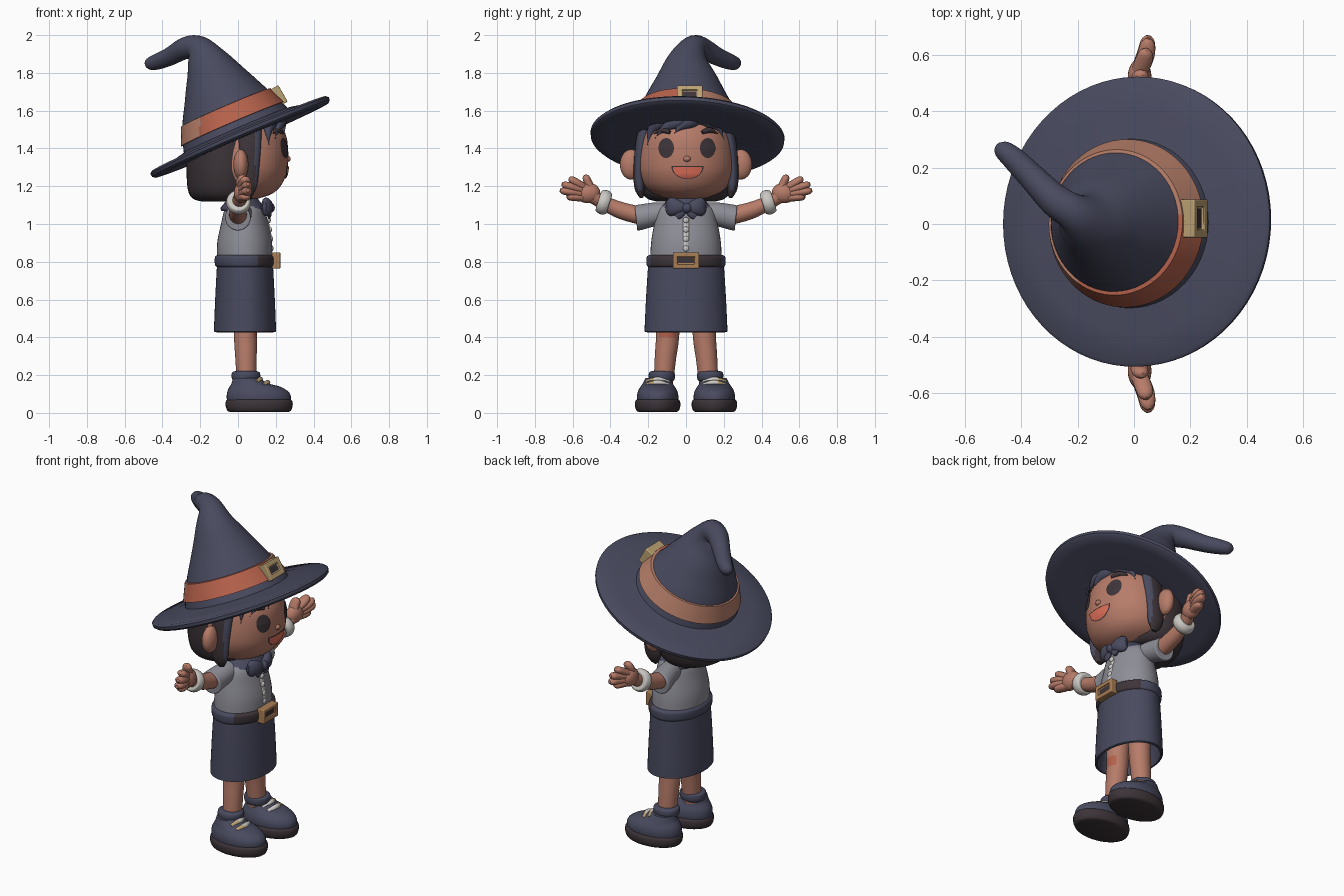
import bpy, bmesh, math
from mathutils import Vector, Matrix

old = bpy.data.objects.get("Cube")
if old:
    bpy.data.objects.remove(old)

def material(name, *rgb):
    m = bpy.data.materials.new(name)
    m.use_nodes = True
    m.diffuse_color = (*rgb, 1)
    m.node_tree.nodes["Principled BSDF"].inputs["Base Color"].default_value = (*rgb, 1)
    return m

NAVY = material("navy cloth", .066, .068, .113)
SKIN = material("warm skin", .47, .2, .14)
ORANGE = material("orange ribbon", .46, .12, .07)
FADED = material("faded ribbon", .47, .21, .14)
GREY = material("grey shirt", .27, .27, .31)
WHITE = material("soft white", .6, .58, .55)
GOLD = material("pale gold", .5, .36, .17)
BRONZE = material("bronze", .4, .21, .09)
DARK = material("dark brown", .046, .034, .04)
CORAL = material("coral", .75, .16, .1)
X, Z = Vector((1, 0, 0)), Vector((0, 0, 1))
parts = []

def finish(name, bm, mats, rule=None):
    """Turn a bmesh into an object; rule picks the material slot of each face."""
    bmesh.ops.recalc_face_normals(bm, faces=bm.faces)
    if rule:
        for f in bm.faces:
            f.material_index = rule(f.calc_center_median())
    me = bpy.data.meshes.new(name)
    bm.to_mesh(me)
    bm.free()
    for m in mats:
        me.materials.append(m)
    ob = bpy.data.objects.new(name, me)
    bpy.context.scene.collection.objects.link(ob)
    parts.append(ob)
    return ob

def sweep(name, path, *mats, axis=None, steps=4, sides=40, rule=None):
    """Loft ellipses (x, y, z, radius_u, radius_v) along a smooth path."""
    pts = [Vector(p if len(p) == 5 else (*p, p[3])) for p in path]
    fine = []
    for i in range(len(pts) - 1):
        a, b, c, d = (pts[min(max(i + k, 0), len(pts) - 1)] for k in (-1, 0, 1, 2))
        for s in range(steps):
            t = s / steps
            fine.append(b + (c - a) * (t / 2) + (a * 2 - b * 5 + c * 4 - d) * (t * t / 2)
                        + (b * 3 - a - c * 3 + d) * (t ** 3 / 2))
    fine.append(pts[-1])
    bm = bmesh.new()
    rings = []
    for i, p in enumerate(fine):
        nxt, prv = fine[min(i + 1, len(fine) - 1)], fine[max(i - 1, 0)]
        t = (axis or Vector((nxt - prv)[:3])).normalized()
        ref = X if abs(t.x) < .95 else Z
        u = (ref - t * ref.dot(t)).normalized()
        v = t.cross(u)
        c = Vector(p[:3])
        rings.append([bm.verts.new(c + u * (p[3] * math.cos(a)) + v * (p[4] * math.sin(a)))
                      for a in (math.tau * k / sides for k in range(sides))])
    for r, q in zip(rings, rings[1:]):
        for k in range(sides):
            j = (k + 1) % sides
            bm.faces.new((r[k], r[j], q[j], q[k]))
    bm.faces.new(rings[0])
    bm.faces.new(rings[-1])
    return finish(name, bm, mats, rule)

def stack(name, cx, cy, rows, *mats, **kw):
    """Upright loft from rows of (z, radius_x, radius_y, optional x shift)."""
    path = [(cx + (r[3] if len(r) > 3 else 0), cy, r[0], r[1], r[2]) for r in rows]
    return sweep(name, path, *mats, axis=Z, **kw)

def ball(name, loc, radii, mat):
    bm = bmesh.new()
    bmesh.ops.create_uvsphere(bm, u_segments=24, v_segments=14, radius=1)
    bm.transform(Matrix.Translation(loc) @ Matrix.Diagonal((*radii, 1)))
    return finish(name, bm, [mat])

def buckle(name, loc, pitch, size, mat):
    """Rounded box facing +x with a sunken dark window."""
    bm = bmesh.new()
    bmesh.ops.create_cube(bm, size=1)
    bm.transform(Matrix.Diagonal((*size, 1)))
    front = [f for f in bm.faces if f.normal.x > .9]
    bmesh.ops.inset_region(bm, faces=front, thickness=size[2] * .38, depth=0)
    inner = bmesh.ops.extrude_face_region(bm, geom=front)["geom"]
    bmesh.ops.delete(bm, geom=front, context="FACES")
    bmesh.ops.translate(bm, vec=(-.01, 0, 0), verts=[g for g in inner if isinstance(g, bmesh.types.BMVert)])
    for f in inner:
        if isinstance(f, bmesh.types.BMFace):
            f.material_index = 1
    ob = finish(name, bm, [mat, DARK])
    ob.location, ob.rotation_euler = loc, (0, pitch, 0)
    bev = ob.modifiers.new("soft edges", "BEVEL")
    bev.width, bev.segments = .01, 3
    bev.material = 0

# Head
HEAD = [(1.135, .09, .1), (1.16, .16, .17), (1.2, .205, .222), (1.26, .235, .253), (1.32, .245, .262),
        (1.4, .245, .255), (1.48, .23, .235), (1.58, .17, .18)]
stack("head", .02, 0, HEAD, SKIN)
stack("neck", .02, 0, [(1.05, .06, .06), (1.2, .06, .06)], SKIN)

def face_x(y, z):
    for a, b in zip(HEAD, HEAD[1:]):
        if z <= b[0] or b is HEAD[-1]:
            t = (z - a[0]) / (b[0] - a[0])
            rx, ry = a[1] + (b[1] - a[1]) * t, a[2] + (b[2] - a[2]) * t
            return .02 + rx * math.sqrt(max(0, 1 - (y / ry) ** 2))

def patch(name, cy, cz, ry, rz, mat, lift, start=0.0, n=28, rings=6):
    """Thin elliptical plate that follows the face."""
    bm = bmesh.new()
    def vert(s, a):
        y, z = cy + ry * s * math.cos(a), cz + rz * s * math.sin(a)
        return bm.verts.new((face_x(y, z) + lift, y, z))
    angles = [start + (math.tau - start) * k / n for k in range(n + 1)]
    grid = [[vert(max(k / rings, .02), a) for a in angles] for k in range(rings + 1)]
    for r, q in zip(grid, grid[1:]):
        for k in range(n):
            bm.faces.new((r[k], q[k], q[k + 1], r[k + 1]))
    bmesh.ops.remove_doubles(bm, verts=bm.verts, dist=.0001)
    ob = finish(name, bm, [mat])
    if sum(f.normal.x for f in ob.data.polygons) < 0:
        ob.data.flip_normals()

patch("mouth", .008, 1.308, .086, .07, DARK, .006, math.pi)
patch("tongue", .008, 1.302, .078, .061, CORAL, .009, math.pi)
ball("nose", (.262, .005, 1.345), (.017, .02, .016), SKIN)

def lock(name, yz, radius, mat, lift=.006):
    n = len(yz) - 1
    sweep(name, [(face_x(y, z) + lift, y, z, radius * (1.1 - abs(2 * k / n - .7)) + .004)
                 for k, (y, z) in enumerate(yz)], mat, sides=16)

for s, side in ((1, "left"), (-1, "right")):
    patch(side + "_eye", s * .11 + .005, 1.402, .041, .053, DARK, .008)
    lock(side + "_eyebrow", [(s * .085, 1.485), (s * .125, 1.497), (s * .17, 1.478)], .014, DARK)
    ball(side + "_ear", (.015, s * .29, 1.315), (.04, .06, .08), SKIN)
    # Side hair in front of the ear, with a blue front edge
    sweep(side + "_side_lock", [(.055, s * .21, 1.54, .07, .035), (.06, s * .236, 1.42, .062, .032),
                                (.055, s * .25, 1.28, .055, .028), (.05, s * .244, 1.19, .048, .028),
                                (.055, s * .235, 1.14, .018, .01)],
          DARK, NAVY, sides=24, rule=lambda c: int(c.x > .09))
# Hair
stack("hair_bob", -.075, 0, [(1.12, .12, .16), (1.135, .165, .205), (1.18, .19, .24), (1.28, .198, .26),
                             (1.4, .198, .262), (1.5, .195, .255)], DARK)
for i, strand in enumerate(([(.09, 1.58), (-.02, 1.55), (-.11, 1.51), (-.165, 1.455)],
                            [(.1, 1.58), (.03, 1.55), (-.03, 1.515), (-.06, 1.48)],
                            [(.05, 1.57), (.11, 1.55), (.17, 1.51), (.2, 1.45)],
                            [(-.08, 1.57), (-.14, 1.54), (-.185, 1.49), (-.205, 1.42)])):
    lock(f"fringe_lock_{i}", strand, .036, NAVY)

# Hat: tilted brim, bent crown, ribbon and buckle
TILT = Vector((-.395, .035, .918))
def hat_ring(h, r, x=0, y=0):
    c = Vector((x, y, 1.465)) + TILT * h
    return (*c, r)
brim = [(-.02, .2), (-.026, .44), (-.024, .5), (-.014, .512), (.004, .514), (.014, .502), (.016, .4), (.035, .31)]
sweep("hat_brim", [hat_ring(h, r, .01, .008) for h, r in brim], NAVY, axis=TILT, steps=1, sides=72)
sweep("hat_crown", [hat_ring(0, .31), (-.05, .003, 1.58, .265), (-.105, .005, 1.72, .19), (-.16, .01, 1.85, .118),
                    (-.212, .04, 1.93, .07), (-.28, .085, 1.93, .058), (-.36, .165, 1.887, .048),
                    (-.425, .23, 1.86, .042), (-.468, .266, 1.848, .032), (-.482, .28, 1.842, .012)],
      NAVY, steps=5, sides=56)
sweep("hat_ribbon", [hat_ring(.068, .28), hat_ring(.07, .298), hat_ring(.12, .277), hat_ring(.165, .258),
                     hat_ring(.167, .24)],
      FADED, ORANGE, axis=TILT, steps=1, sides=72, rule=lambda c: int(c.y < .03 and c.x > -.2))
buckle("hat_buckle", (.212, .02, 1.677), math.radians(-30), (.06, .135, .1), GOLD)

# Shirt, collar, buttons and bow
stack("shirt", .035, 0, [(.79, .145, .19), (.9, .145, .185), (1, .125, .168), (1.07, .108, .15),
                         (1.11, .085, .11), (1.14, .06, .07)], GREY)
stack("collar", .025, 0, [(1.07, .112, .14), (1.085, .117, .14), (1.12, .09, .105), (1.15, .07, .08)], NAVY)
sweep("button_strip", [(.174, 0, .83, .006, .016), (.174, 0, .92, .006, .016), (.155, 0, 1.02, .006, .016)], WHITE, sides=12)
for i in range(4):
    z = .87 + i * .05
    ball(f"button_{i}", (.178 - .12 * max(0, z - .9), 0, z), (.01, .016, .016), WHITE)
ball("bow_knot", (.17, .005, 1.085), (.025, .027, .027), NAVY)
for s, side in ((1, "left"), (-1, "right")):
    sweep(side + "_bow_loop", [(.165, 0, 1.085, .016, .018), (.16, s * .05, 1.09, .026, .042),
                               (.145, s * .085, 1.092, .024, .048), (.14, s * .105, 1.093, .01, .028)], NAVY, sides=20)
    sweep(side + "_bow_tail", [(.165, 0, 1.08, .012, .014), (.165, s * .035, 1.05, .012, .022),
                               (.165, s * .05, 1.035, .006, .014)], NAVY, sides=16)

# Skirt, belt and buckle
stack("skirt", .037, 0, [(.66, .12, .17), (.45, .146, .2), (.43, .155, .21), (.432, .163, .219), (.45, .164, .219),
                         (.62, .157, .211), (.79, .148, .2)], NAVY, sides=56)
stack("waistband", .037, 0, [(.77, .145, .195), (.78, .157, .207), (.805, .161, .21), (.828, .157, .207), (.838, .14, .185)],
      NAVY, DARK, sides=56, rule=lambda c: int(c.x > .1))
buckle("belt_buckle", (.202, 0, .807), 0, (.045, .14, .085), BRONZE)

for s, side in ((1, "left"), (-1, "right")):
    # Sleeve, arm and bangle
    sweep(side + "_sleeve", [(.02, s * .08, 1.055, .058), (.01, s * .16, 1.052, .062), (0, s * .235, 1.037, .067),
                             (0, s * .262, 1.032, .066), (0, s * .264, 1.031, .05)], GREY, axis=Vector((0, 1, -s * .1)))
    sweep(side + "_arm", [(0, s * .2, 1.035, .048), (0, s * .34, 1.07, .045), (.005, s * .44, 1.115, .037),
                          (.015, s * .49, 1.145, .038)], SKIN, sides=24)
    lean = Vector((0, s * .94, .3))
    mid = Vector((.003, s * .435, 1.115))
    sweep(side + "_bangle", [(*(mid + lean * h), r) for h, r in
                             ((-.03, .04), (-.028, .056), (0, .066), (.028, .056), (.03, .04))], WHITE, axis=lean, sides=32)
    # Hand with spread fingers
    ball(side + "_palm", (.02, s * .52, 1.165), (.042, .066, .055), SKIN)
    tips = [(.045, .63, 1.145), (.052, .667, 1.178), (.052, .657, 1.212), (.045, .618, 1.243), (.03, .535, 1.258)]
    for i, (x, y, z) in enumerate(tips):
        y0, z0 = (.54, 1.14 + .018 * i) if i < 4 else (.5, 1.18)
        sweep(f"{side}_finger_{i}", [(.02, s * y0, z0, .03, .022), (x - .01, s * (y0 + y) / 2, (z0 + z) / 2, .031, .022),
                                     (x - .003, s * (y * .85 + y0 * .15), z * .85 + z0 * .15, .025, .019),
                                     (x, s * y, z, .009)], SKIN, sides=14)
    # Leg, with a knee plaster on the right one
    sweep(side + "_leg", [(.04, s * .09, .6, .066), (.04, s * .098, .4, .061), (.042, s * .108, .3, .057),
                          (.045, s * .12, .16, .051)], SKIN, ORANGE, steps=10, sides=32,
          rule=lambda c, s=s: int(s < 0 and c.x > .08 and .4 < c.z < .45))
    stack(side + "_sock_cuff", .042, s * .128, [(.165, .06, .055), (.175, .072, .066), (.195, .076, .07),
                                               (.215, .072, .066), (.222, .052, .05)], NAVY, sides=32)
    # Shoe with a bulbous toe
    stack(side + "_shoe", .11, s * .15, [(.045, .166, .106), (.085, .17, .11), (.115, .16, .104, -.006),
                                         (.14, .132, .09, -.022), (.155, .1, .08, -.045), (.185, .068, .064, -.068)], NAVY)
    stack(side + "_sole", .112, s * .15, [(.005, .155, .1), (.012, .168, .112), (.035, .177, .12),
                                         (.062, .176, .118), (.074, .162, .104)], DARK)
    # Laces, pale in the middle and gold at the outer end
    for i in range(2):
        x, z = .118 + .038 * i, .176 - .016 * i
        sweep(f"{side}_lace_{i}", [(x - .02, s * .15 - .058, z - .016, .013), (x, s * .15, z, .015),
                                   (x - .02, s * .15 + .058, z - .016, .013)], WHITE, GOLD, sides=12,
              rule=lambda c: int(abs(c.y) > .178))

# Smooth shading with crisp edges
bpy.ops.object.select_all(action="DESELECT")
for ob in parts:
    ob.select_set(True)
bpy.context.view_layer.objects.active = parts[0]
bpy.ops.object.shade_smooth_by_angle(angle=math.radians(42))
